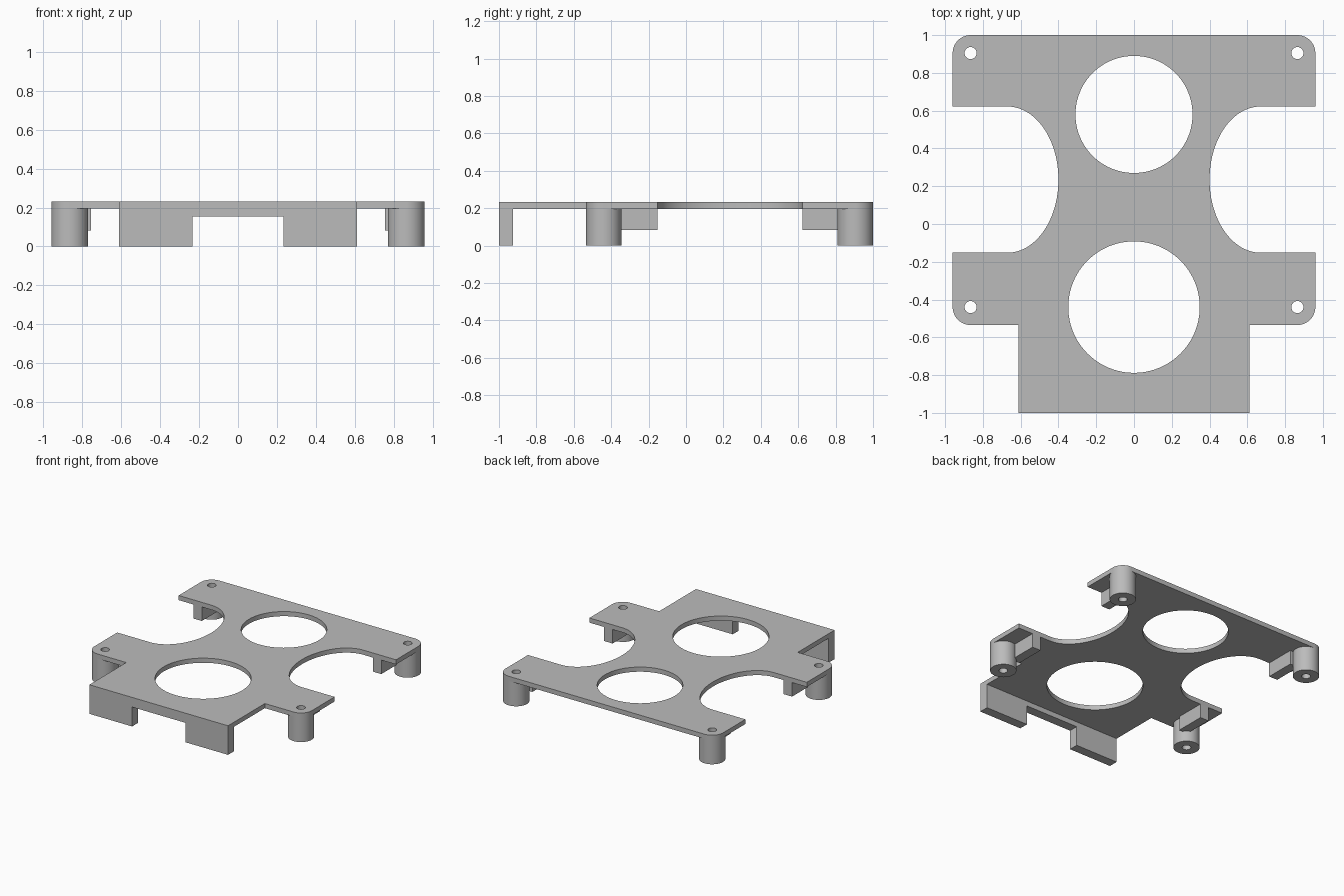
import bpy, bmesh
from math import sin, cos, pi, radians

cube = bpy.data.objects.get("Cube")
if cube:
    bpy.data.objects.remove(cube, do_unlink=True)

# Single material
grey = bpy.data.materials.new("plain grey")
grey.use_nodes = True
colour = (0.5, 0.5, 0.5, 1)
grey.diffuse_color = colour
grey.node_tree.nodes["Principled BSDF"].inputs["Base Color"].default_value = colour

PLATE_BOTTOM, PLATE_TOP = 0.195, 0.232
WALL = 0.075
POST_R, HOLE_R = 0.095, 0.032
POST_X, POST_YS = 0.865, (0.905, -0.44)


def arc(cx, cy, rx, ry, start, end, steps):
    """Points along an elliptical arc, angles in degrees."""
    angles = [radians(start + (end - start) * i / steps) for i in range(steps + 1)]
    return [(cx + rx * cos(a), cy + ry * sin(a)) for a in angles]


def circle(cx, cy, r, steps=64):
    return arc(cx, cy, r, r, 0, 360, steps)[:-1]


def box(x0, x1, y0, y1):
    return [(x0, y0), (x1, y0), (x1, y1), (x0, y1)]


def extrude(name, loops, low, high, upright=False):
    """Fill the loops (inner ones become holes) and extrude from low to high."""
    curve = bpy.data.curves.new(name, "CURVE")
    curve.dimensions = "2D"
    curve.fill_mode = "BOTH"
    curve.extrude = (high - low) / 2
    for loop in loops:
        spline = curve.splines.new("POLY")
        spline.points.add(len(loop) - 1)
        for point, (x, y) in zip(spline.points, loop):
            point.co = (x, y, 0, 1)
        spline.use_cyclic_u = True
    obj = bpy.data.objects.new(name, curve)
    bpy.context.collection.objects.link(obj)
    mid = (low + high) / 2
    if upright:
        obj.rotation_euler.x = pi / 2
        obj.location.y = mid
    else:
        obj.location.z = mid
    bpy.ops.object.select_all(action="DESELECT")
    obj.select_set(True)
    bpy.context.view_layer.objects.active = obj
    bpy.ops.object.convert(target="MESH")
    obj = bpy.context.object
    # Weld caps to sides
    bm = bmesh.new()
    bm.from_mesh(obj.data)
    bmesh.ops.remove_doubles(bm, verts=bm.verts, dist=0.0002)
    bmesh.ops.recalc_face_normals(bm, faces=bm.faces)
    bm.to_mesh(obj.data)
    bm.free()
    obj.data.materials.clear()
    obj.data.materials.append(grey)
    bpy.ops.object.shade_smooth_by_angle(angle=radians(30))
    return obj


# Plate: right-hand half of the outline, mirrored to close it
half = [(0.612, -1), (0.612, -0.535)]
half += arc(POST_X, -0.44, POST_R, POST_R, -90, 0, 16)
half += [(0.96, -0.152)]
half += arc(0.67, 0.235, 0.27, 0.387, 270, 90, 48)
half += [(0.96, 0.622)]
half += arc(POST_X, 0.905, POST_R, POST_R, 0, 90, 16)
outline = half + [(-x, y) for x, y in reversed(half)]
openings = [circle(0, 0.58, 0.31, 96), circle(0, -0.44, 0.348, 96)]
screw_holes = [circle(s * POST_X, y, HOLE_R, 32) for s in (-1, 1) for y in POST_YS]
extrude("plate", [outline] + openings + screw_holes, PLATE_BOTTOM, PLATE_TOP)

# Corner posts with bores, and the short ribs beside them
for side, s in (("left", 1), ("right", -1)):
    for end, y, rib in (("back", POST_YS[0], (0.622, 0.86)),
                        ("front", POST_YS[1], (-0.39, -0.152))):
        x = s * POST_X
        extrude(f"{end}_{side}_post", [circle(x, y, POST_R), circle(x, y, HOLE_R, 32)],
                0, PLATE_BOTTOM)
        # Ribs stop just outside the bore
        x0, x1 = sorted((s * 0.755, s * (0.755 + WALL)))
        extrude(f"{end}_{side}_rib", [box(x0, x1, *rib)], 0.083, PLATE_BOTTOM)

# Front skirt with two tabs and a central notch
skirt = [(0.235, 0.155), (0.235, 0), (0.612, 0), (0.612, PLATE_BOTTOM)]
skirt += [(-x, z) for x, z in reversed(skirt)]
extrude("front_skirt", [skirt], -1, WALL - 1, upright=True)
